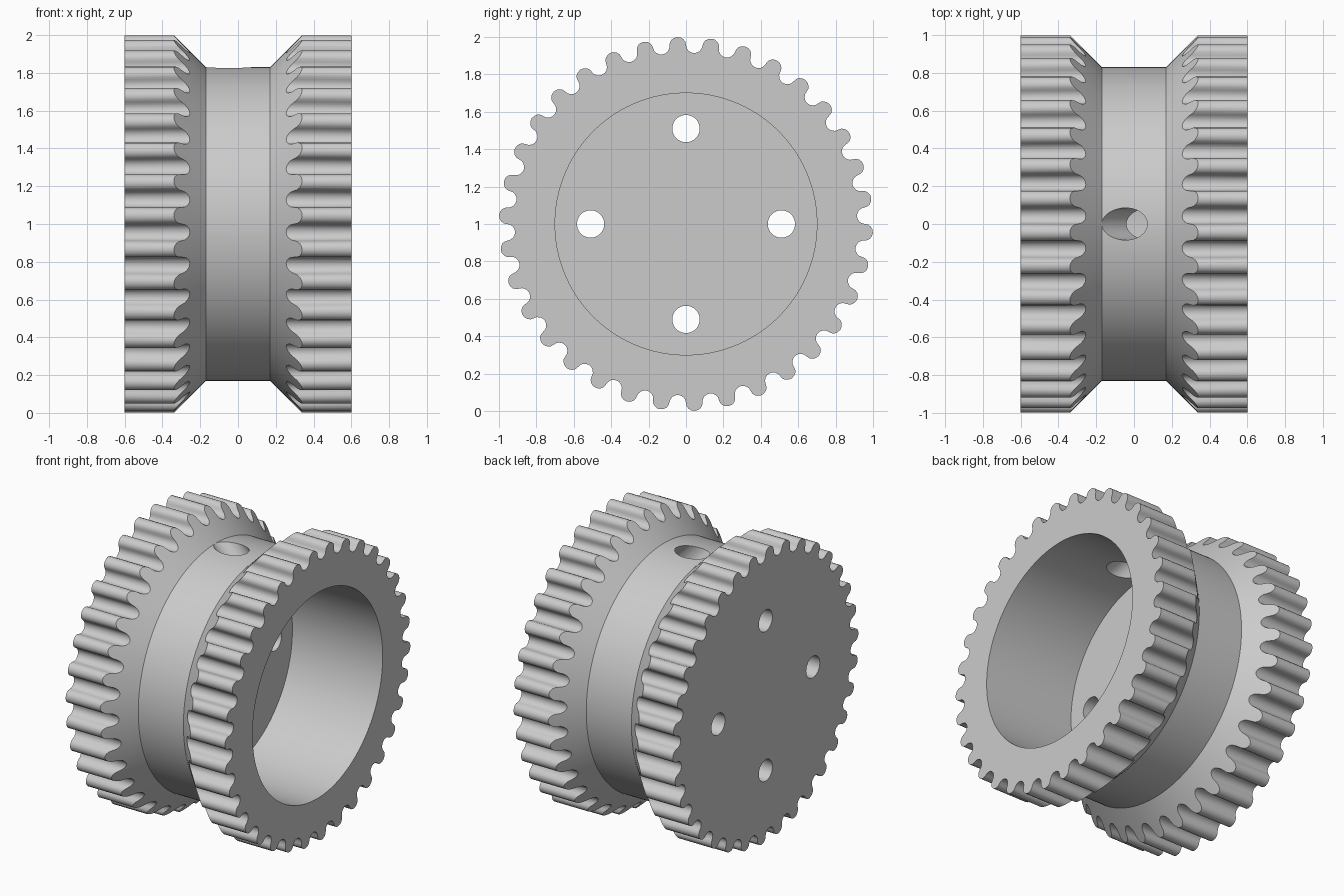
import bpy, bmesh, math
from mathutils import Matrix, Vector

if "Cube" in bpy.data.objects:
    bpy.data.objects.remove(bpy.data.objects["Cube"])

TEETH, SEG = 34, 16
STEP = 2 * math.pi / TEETH
MID, AMP = 0.9575, 0.0425        # tooth mid radius and rounding radius
NECK_R, NECK_X, HALF = 0.83, 0.17, 0.6
BORE_R, FLOOR_X = 0.70, -0.08

grey = bpy.data.materials.new("light grey")
grey.diffuse_color = (0.6, 0.6, 0.6, 1)
grey.use_nodes = True
grey.node_tree.nodes["Principled BSDF"].inputs["Base Color"].default_value = grey.diffuse_color

# tooth outline: alternating round tips and round roots, as (angle, radius)
outline = []
for t in range(TEETH):
    c = (t - 0.25) * STEP
    for j in range(SEG):
        half = SEG // 2
        if j < half:
            a = -math.pi / 2 + math.pi * j / half
            outline.append((c + STEP / 4 * math.sin(a), MID + AMP * math.cos(a)))
        else:
            a = -math.pi / 2 + math.pi * (j - half) / half
            outline.append((c + STEP / 2 + STEP / 4 * math.sin(a), MID - AMP * math.cos(a)))

# double gear body: rings from the closed face along the outside, then into the bore
bm = bmesh.new()
def stations(r):
    cone = NECK_X + r - NECK_R
    return [(-HALF, r), (-cone, r), (-NECK_X, NECK_R), (NECK_X, NECK_R),
            (cone, r), (HALF, r), (HALF, BORE_R), (FLOOR_X, BORE_R)]
cols = [[bm.verts.new((x, q * math.sin(a), 1 + q * math.cos(a))) for x, q in stations(r)]
        for a, r in outline]
for i, col in enumerate(cols):
    nxt = cols[(i + 1) % len(cols)]
    for k in range(len(col) - 1):
        bm.faces.new((col[k], col[k + 1], nxt[k + 1], nxt[k]))
bm.faces.new([c[0] for c in cols])
bm.faces.new([c[-1] for c in cols])
bmesh.ops.recalc_face_normals(bm, faces=bm.faces)
me = bpy.data.meshes.new("double_gear_hub")
bm.to_mesh(me)
bm.free()
hub = bpy.data.objects.new("double_gear_hub", me)
bpy.context.collection.objects.link(hub)
me.materials.append(grey)

# hole cutters: four bolt holes through the web, one slanted hole into the bore
def rod(bm, centre, direction, r, length):
    rot = Vector((0, 0, 1)).rotation_difference(Vector(direction)).to_matrix().to_4x4()
    bmesh.ops.create_cone(bm, cap_ends=True, segments=48, radius1=r, radius2=r,
                          depth=length, matrix=Matrix.Translation(centre) @ rot)

bm = bmesh.new()
for k in range(4):
    a = k * math.pi / 2
    rod(bm, (-0.375, 0.51 * math.sin(a), 1 + 0.51 * math.cos(a)), (1, 0, 0), 0.073, 0.65)
rod(bm, (0.015, 0, 1.765), (-1, 0, 1), 0.085, 0.46)
me = bpy.data.meshes.new("hole_cutter")
bm.to_mesh(me)
bm.free()
me.materials.append(grey)
cutter = bpy.data.objects.new("hole_cutter", me)
bpy.context.collection.objects.link(cutter)
cutter.hide_render = True

bpy.context.view_layer.objects.active = hub
hub.select_set(True)
mod = hub.modifiers.new("holes", "BOOLEAN")
mod.operation, mod.solver, mod.object = "DIFFERENCE", "EXACT", cutter
bpy.ops.object.modifier_apply(modifier=mod.name)
bpy.data.objects.remove(cutter)
bpy.ops.object.shade_smooth_by_angle(angle=math.radians(32))
